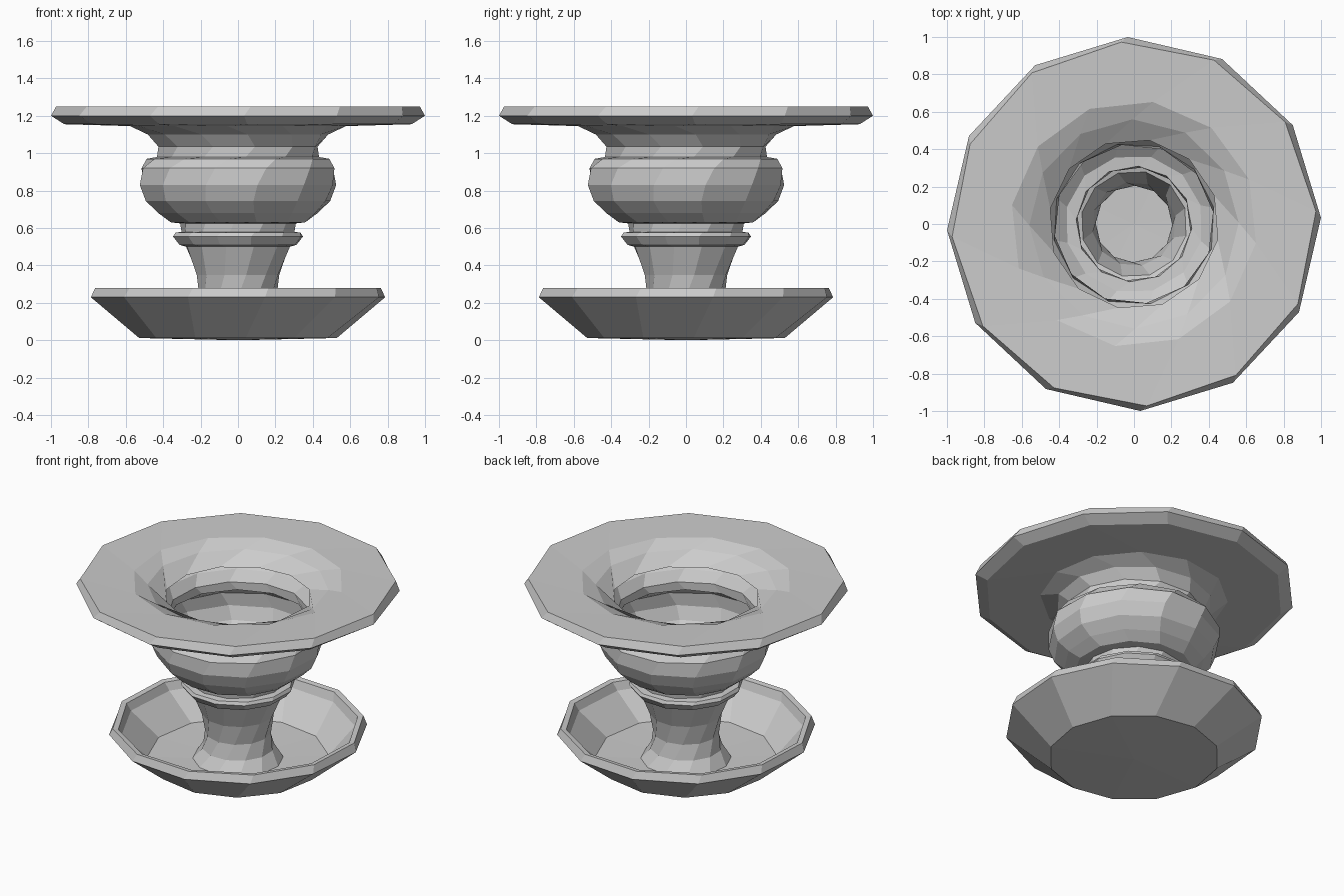
import bpy, bmesh, math

if "Cube" in bpy.data.objects:
    bpy.data.objects.remove(bpy.data.objects["Cube"])

SIDES = 12
BASE_ANGLE = math.radians(64)
LEAN = 0.39  # the profile leans off the axis, so rings twist with height

# Outline (radius, height): one continuous shell from underside to inner lip
PROFILE = [
    # dish underside and rim
    (0.53, 0.012), (0.80, 0.23), (0.78, 0.28), (0.745, 0.275), (0.725, 0.22),
    # dish floor, foot and stem
    (0.56, 0.05), (0.28, 0.04), (0.225, 0.12), (0.205, 0.22), (0.225, 0.35),
    (0.285, 0.50),
    # collar
    (0.32, 0.51), (0.355, 0.555), (0.345, 0.575), (0.305, 0.58), (0.31, 0.625),
    # bulb
    (0.37, 0.63), (0.435, 0.68), (0.50, 0.745), (0.535, 0.83), (0.53, 0.92),
    (0.49, 0.97),
    # neck and flange underside
    (0.435, 0.98), (0.435, 1.035), (0.485, 1.10), (0.58, 1.145), (0.93, 1.155),
    # flange edge, top and inner lip
    (1.00, 1.20), (0.975, 1.25), (0.66, 1.24), (0.56, 1.20), (0.455, 1.13),
]

bm = bmesh.new()


def ring(r, z):
    start = BASE_ANGLE + math.asin(min(1.0, LEAN * z / r))
    return [bm.verts.new((r * math.cos(start + i * math.tau / SIDES),
                          r * math.sin(start + i * math.tau / SIDES), z))
            for i in range(SIDES)]


rings = [ring(r, z) for r, z in PROFILE]

# bottom fan
centre = bm.verts.new((0, 0, 0))
for i in range(SIDES):
    bm.faces.new((centre, rings[0][(i + 1) % SIDES], rings[0][i]))

# shell walls
for a, b in zip(rings, rings[1:]):
    for i in range(SIDES):
        j = (i + 1) % SIDES
        bm.faces.new((a[i], a[j], b[j], b[i]))

mesh = bpy.data.meshes.new("pedestal_bowl")
bm.to_mesh(mesh)
bm.free()
bpy.context.collection.objects.link(bpy.data.objects.new("pedestal_bowl", mesh))
